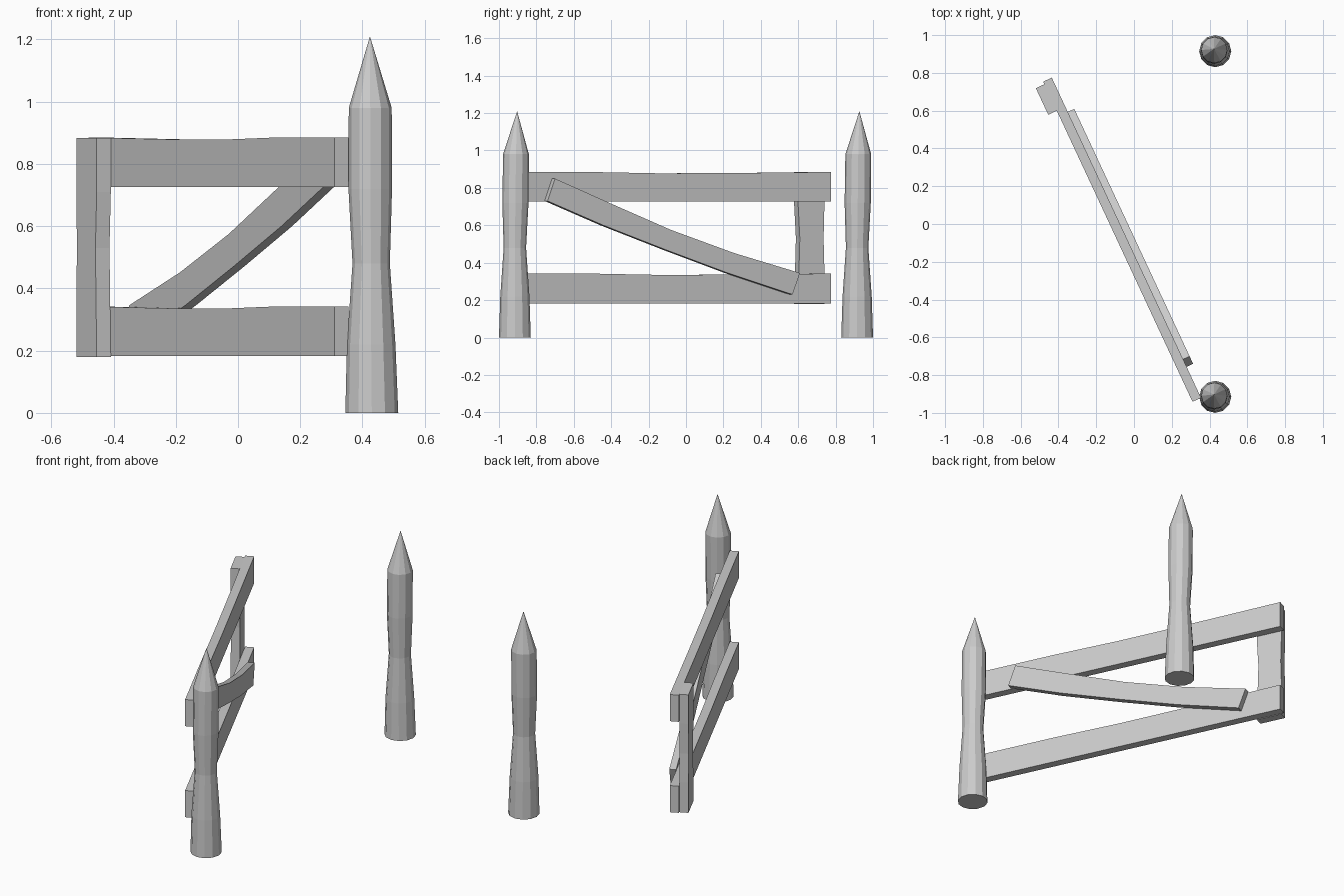
import bpy, bmesh, math

if "Cube" in bpy.data.objects:
    bpy.data.objects.remove(bpy.data.objects["Cube"])


def make_object(name, bm, location, angle=0.0):
    bmesh.ops.recalc_face_normals(bm, faces=bm.faces)
    mesh = bpy.data.meshes.new(name)
    bm.to_mesh(mesh)
    bm.free()
    obj = bpy.data.objects.new(name, mesh)
    obj.location = location
    obj.rotation_euler.z = angle
    bpy.context.collection.objects.link(obj)
    return obj


def loft(bm, rings):
    """Join equal-sized closed rings with quads."""
    for a, b in zip(rings, rings[1:]):
        for i in range(len(a)):
            j = (i + 1) % len(a)
            bm.faces.new((a[i], a[j], b[j], b[i]))


def post(name, location, sides=12):
    # (height, radius, x drift, y drift) of a roughly hewn stake
    profile = [(0.0, 0.085, 0, 0), (0.22, 0.078, -0.002, 0),
               (0.48, 0.060, -0.002, 0), (0.72, 0.070, -0.005, 0.003),
               (0.98, 0.069, -0.005, 0.006)]
    bm = bmesh.new()
    rings = []
    for z, r, dx, dy in profile:
        rings.append([bm.verts.new((dx + r * math.cos(math.tau * i / sides),
                                    dy + r * math.sin(math.tau * i / sides), z))
                      for i in range(sides)])
    loft(bm, rings)
    bm.faces.new(rings[0])
    tip = bm.verts.new((-0.006, 0.012, 1.21))
    top = rings[-1]
    for i in range(sides):
        bm.faces.new((top[i], top[(i + 1) % sides], tip))
    return make_object(name, bm, location)


# Gate frame: local x runs from hinge to free end, local y goes to the back
HINGE = (0.355, -0.92, 0)
SWING = math.radians(115)


def plank(name, stations, y0, y1):
    """Board from pairs of edge points (u0, z0, u1, z1) along its length."""
    bm = bmesh.new()
    rings = [[bm.verts.new(p) for p in ((u0, y0, z0), (u1, y0, z1),
                                        (u1, y1, z1), (u0, y1, z0))]
             for u0, z0, u1, z1 in stations]
    loft(bm, rings)
    bm.faces.new(rings[0])
    bm.faces.new(rings[-1])
    return make_object(name, bm, HINGE, SWING)


# Two pointed posts
post("front_post", (0.43, -0.915, 0))
post("back_post", (0.43, 0.915, 0))

# Horizontal rails, slightly worn in the middle
wear = [(0, 0), (0.45, 0.0), (0.85, 0.007), (1.25, 0.006), (1.87, 0)]
for name, low, high in (("lower_rail", 0.183, 0.342), ("upper_rail", 0.726, 0.885)):
    plank(name, [(u, low, u, high - d) for u, d in wear], 0.0, 0.05)

# Upright board behind the free ends
plank("end_stile", [(1.70, 0.18, 1.855, 0.18), (1.705, 0.36, 1.855, 0.36),
                    (1.71, 0.53, 1.85, 0.53), (1.70, 0.71, 1.855, 0.71),
                    (1.70, 0.884, 1.855, 0.884)], 0.05, 0.10)

# Diagonal brace in front of the rails
plank("diagonal_brace", [(0.181, 0.73, 0.225, 0.85), (0.51, 0.60, 0.55, 0.718),
                         (0.87, 0.472, 0.91, 0.575), (1.24, 0.346, 1.28, 0.452),
                         (1.626, 0.23, 1.67, 0.345)], -0.038, 0.0)
